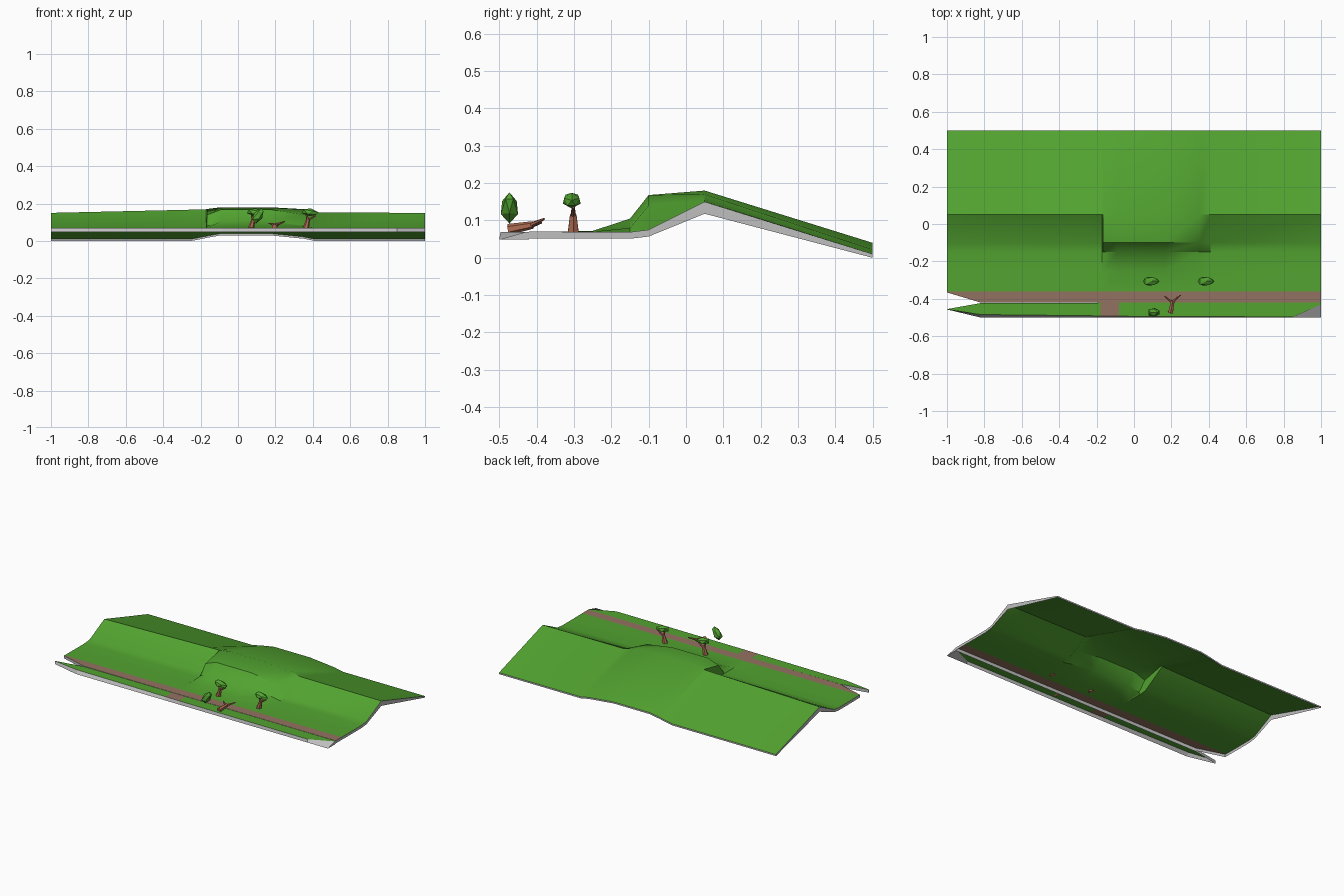
import bpy, bmesh, math
from mathutils import Vector, Matrix

if "Cube" in bpy.data.objects:
    bpy.data.objects.remove(bpy.data.objects["Cube"])


def material(name, rgb):
    m = bpy.data.materials.new(name)
    m.diffuse_color = (*rgb, 1)
    m.use_nodes = True
    m.node_tree.nodes["Principled BSDF"].inputs["Base Color"].default_value = m.diffuse_color
    return m


GRASS = material("grass_green", (0.085, 0.37, 0.03))
DIRT = material("path_brown", (0.29, 0.17, 0.12))
BARK = material("bark_brown", (0.42, 0.15, 0.085))
STONE = material("side_grey", (0.52, 0.52, 0.52))


def finish(bm, name, mats, angle=None):
    me = bpy.data.meshes.new(name)
    bm.to_mesh(me)
    bm.free()
    for m in mats:
        me.materials.append(m)
    ob = bpy.data.objects.new(name, me)
    bpy.context.collection.objects.link(ob)
    if angle:
        me.polygons.foreach_set("use_smooth", [True] * len(me.polygons))
        me.set_sharp_from_angle(angle=math.radians(angle))
    return ob


def skirt(bm, depth, flare=lambda co: Vector()):
    """Drop a thin grey wall from every open edge."""
    drop = {}
    for e in [e for e in bm.edges if e.is_boundary]:
        f = e.link_faces[0]
        # follow the face loop so the wall faces outward
        lp = next(l for l in f.loops if l.edge == e)
        a, b = lp.vert, lp.link_loop_next.vert
        for v in (a, b):
            if v not in drop:
                drop[v] = bm.verts.new(v.co + flare(v.co) - Vector((0, 0, depth(v.co))))
        bm.faces.new((b, a, drop[a], drop[b])).material_index = 2


# hill: cross-sections along y, one height list per x column
ys = [-0.42, -0.36, -0.25, -0.15, -0.10, 0.05, 0.50]
flat = [0.07, 0.07, 0.069, 0.069, 0.075]
side = [0.07, 0.07, 0.07, 0.08, 0.14]
mound = [0.07, 0.07, 0.072, 0.105, 0.168]
columns = [
    (-1.0, flat + [0.15, 0.01]), (-0.82, flat + [0.154, 0.01]),
    (-0.25, flat + [0.167, 0.01]), (-0.172, flat + [0.169, 0.025]),
    (-0.165, side + [0.171, 0.027]), (-0.09, mound + [0.18, 0.04]),
    (0.17, mound + [0.18, 0.04]), (0.35, side + [0.17, 0.022]),
    (0.41, flat + [0.152, 0.01]), (1.0, flat + [0.15, 0.01])]
bm = bmesh.new()
rows = []
for i, (x, zs) in enumerate(columns):
    rows.append([bm.verts.new((x, -0.366 if i == 0 and j == 0 else y, z))
                 for j, (y, z) in enumerate(zip(ys, zs))])
for c0, c1 in zip(rows, rows[1:]):
    for j in range(len(ys) - 1):
        f = bm.faces.new((c0[j], c1[j], c1[j + 1], c0[j + 1]))
        f.material_index = 1 if j == 0 else 0
skirt(bm, lambda p: 0.01 if p.y > 0.4 else 0.032 if p.y > 0 else 0.018)
finish(bm, "hill_with_path", (GRASS, DIRT, STONE), 35)

# front verge: split strip with a pointed left end and a chamfered right end
bm = bmesh.new()
outline = [(-1.0, -0.455, -0.457), (-0.82, -0.423, -0.484), (-0.18, -0.421, -0.491),
           (-0.08, -0.421, -0.493), (0.85, -0.421, -0.497), (1.0, -0.421, -0.43)]
pairs = [(bm.verts.new((x, b, 0.069)), bm.verts.new((x, t, 0.069))) for x, t, b in outline]
for k, ((a, d), (b, c)) in enumerate(zip(pairs, pairs[1:])):
    bm.faces.new((a, b, c, d)).material_index = 1 if k == 2 else 0
skirt(bm, lambda p: 0.02,
      lambda p: Vector((0, -0.5 - p.y if p.y < -0.425 and p.x > -0.9 else 0, 0)))
finish(bm, "front_verge", (GRASS, DIRT, STONE))


def limb(bm, a, b, r0, r1, sides=6):
    a, b = Vector(a), Vector(b)
    rot = (b - a).to_track_quat('Z', 'Y').to_matrix().to_4x4()
    bmesh.ops.create_cone(bm, cap_ends=True, segments=sides, radius1=r0, radius2=r1,
                          depth=(b - a).length,
                          matrix=Matrix.Translation((a + b) / 2) @ rot)


def crown(name, loc, size, tilt):
    bm = bmesh.new()
    bmesh.ops.create_icosphere(bm, subdivisions=1, radius=1)
    for v in bm.verts:  # taper toward one end like a wind-blown bush
        v.co.y *= 1 - 0.3 * v.co.x
        v.co.z *= 1 - 0.25 * v.co.x
    bm.transform(Matrix.Translation(loc) @ Matrix.Rotation(tilt, 4, 'Y')
                 @ Matrix.Diagonal((*size, 1)))
    finish(bm, name, [GRASS])


def tree(name, x, y):
    bm = bmesh.new()
    limb(bm, (x - 0.012, y, 0.066), (x, y, 0.115), 0.017, 0.010)
    limb(bm, (x, y, 0.11), (x - 0.01, y, 0.14), 0.009, 0.004)
    limb(bm, (x, y, 0.112), (x + 0.04, y, 0.135), 0.007, 0.003)
    finish(bm, name + "_trunk", [BARK])
    crown(name + "_crown", (x + 0.01, y - 0.004, 0.153), (0.049, 0.026, 0.021), 0.15)


# standing trees
tree("left_tree", 0.082, -0.302)
tree("right_tree", 0.375, -0.302)

# fallen tree: trunk on the verge and its separated crown
bm = bmesh.new()
limb(bm, (0.195, -0.475, 0.076), (0.208, -0.41, 0.088), 0.015, 0.010)
limb(bm, (0.207, -0.415, 0.087), (0.25, -0.38, 0.104), 0.008, 0.003)
limb(bm, (0.205, -0.42, 0.085), (0.165, -0.388, 0.094), 0.008, 0.003)
finish(bm, "fallen_trunk", [BARK])
crown("fallen_crown", (0.108, -0.473, 0.135), (0.048, 0.025, 0.026), -0.95)
